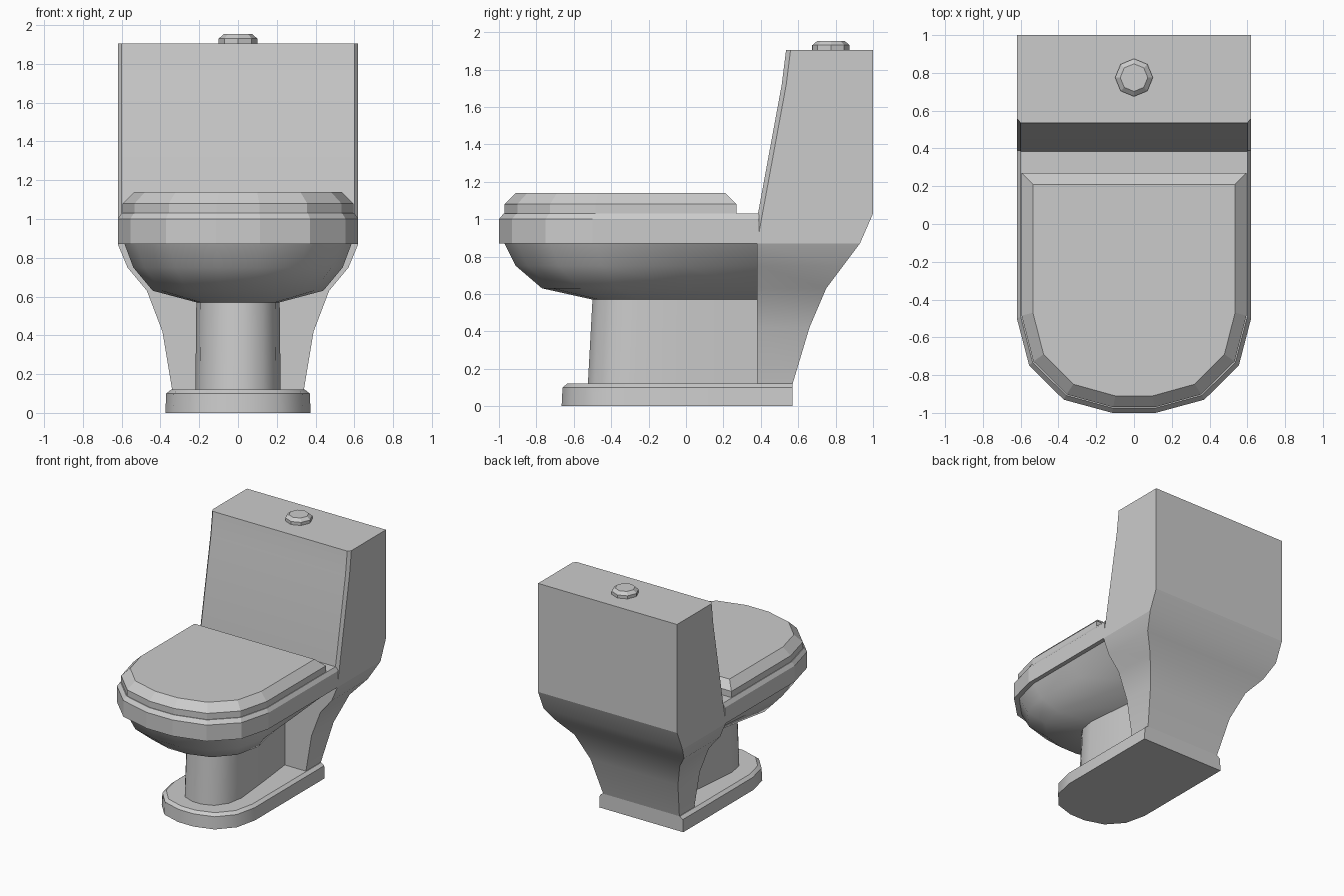
import bpy, bmesh, math

if "Cube" in bpy.data.objects:
    bpy.data.objects.remove(bpy.data.objects["Cube"])

# half of the rounded nose, as fractions of (half width, nose depth)
NOSE = [(1, 0), (0.895, 0.5), (0.6, 0.86), (0.185, 1)]


def outline(hw, front, start, back, back_hw=None):
    """D-shaped outline: straight sides from back to start, then a rounded nose."""
    back_hw = hw if back_hw is None else back_hw
    mid = start + (back - start) * 0.5
    half = [(back_hw, back), (hw * 0.55 + back_hw * 0.45, mid)]
    half += [(hw * u, start + (front - start) * v) for u, v in NOSE]
    return half + [(-x, y) for x, y in reversed(half)]


def loft(name, rings, smooth=None):
    """Skin a stack of (z, outline) rings and cap both ends."""
    bm = bmesh.new()
    loops = [[bm.verts.new((x, y, z)) for x, y in pts] for z, pts in rings]
    n = len(loops[0])
    for a, b in zip(loops, loops[1:]):
        for i in range(n):
            j = (i + 1) % n
            bm.faces.new((a[i], a[j], b[j], b[i]))
    bm.faces.new(loops[0])
    bm.faces.new(loops[-1])
    bmesh.ops.remove_doubles(bm, verts=bm.verts, dist=1e-5)
    bmesh.ops.recalc_face_normals(bm, faces=bm.faces)
    mesh = bpy.data.meshes.new(name)
    bm.to_mesh(mesh)
    bm.free()
    ob = bpy.data.objects.new(name, mesh)
    bpy.context.collection.objects.link(ob)
    if smooth:
        bpy.ops.object.select_all(action='DESELECT')
        ob.select_set(True)
        bpy.context.view_layer.objects.active = ob
        bpy.ops.object.shade_smooth_by_angle(angle=math.radians(smooth))
    return ob


# foot plate
loft("base", [
    (0.0, outline(0.375, -0.665, -0.32, 0.57)),
    (0.10, outline(0.37, -0.66, -0.32, 0.57)),
    (0.12, outline(0.345, -0.635, -0.31, 0.57)),
], 35)

# pedestal flaring into the bowl, narrower where it meets the tank
loft("bowl_and_pedestal", [
    (0.11, outline(0.22, -0.525, -0.27, 0.39, 0.15)),
    (0.57, outline(0.215, -0.50, -0.25, 0.39, 0.15)),
    (0.63, outline(0.44, -0.77, -0.37, 0.39, 0.27)),
    (0.75, outline(0.54, -0.91, -0.45, 0.39, 0.47)),
    (0.87, outline(0.585, -0.97, -0.48, 0.39, 0.585)),
], 40)

# rim
loft("rim", [
    (0.87, outline(0.62, -1.0, -0.5, 0.39)),
    (1.00, outline(0.62, -1.0, -0.5, 0.39)),
    (1.03, outline(0.60, -0.975, -0.49, 0.39)),
])

# closed lid
loft("lid", [
    (1.03, outline(0.595, -0.97, -0.485, 0.27)),
    (1.08, outline(0.595, -0.97, -0.485, 0.27)),
    (1.14, outline(0.535, -0.91, -0.47, 0.21)),
])


# tank and rear column: (z, half width, front y, back y, front corner chamfer)
def tank_ring(hw, front, back, c):
    half = [(hw, back), (hw, front + c * 1.2), (hw - c, front)]
    return half + [(-x, y) for x, y in reversed(half)]


TANK = [
    (0.12, 0.34, 0.38, 0.57, 0), (0.42, 0.39, 0.38, 0.66, 0),
    (0.63, 0.47, 0.38, 0.75, 0), (0.75, 0.57, 0.38, 0.84, 0),
    (0.87, 0.62, 0.38, 0.93, 0), (1.03, 0.62, 0.385, 1.0, 0.02),
    (1.72, 0.62, 0.512, 1.0, 0.02), (1.905, 0.62, 0.535, 1.0, 0.02),
]
loft("tank", [(z, tank_ring(hw, f, b, c)) for z, hw, f, b, c in TANK], 20)


# flush button
def octagon(r):
    return [(r * math.cos(i * math.pi / 4), 0.775 + r * math.sin(i * math.pi / 4)) for i in range(8)]


loft("flush_button", [(1.9, octagon(0.1)), (1.93, octagon(0.1)), (1.953, octagon(0.073))])
